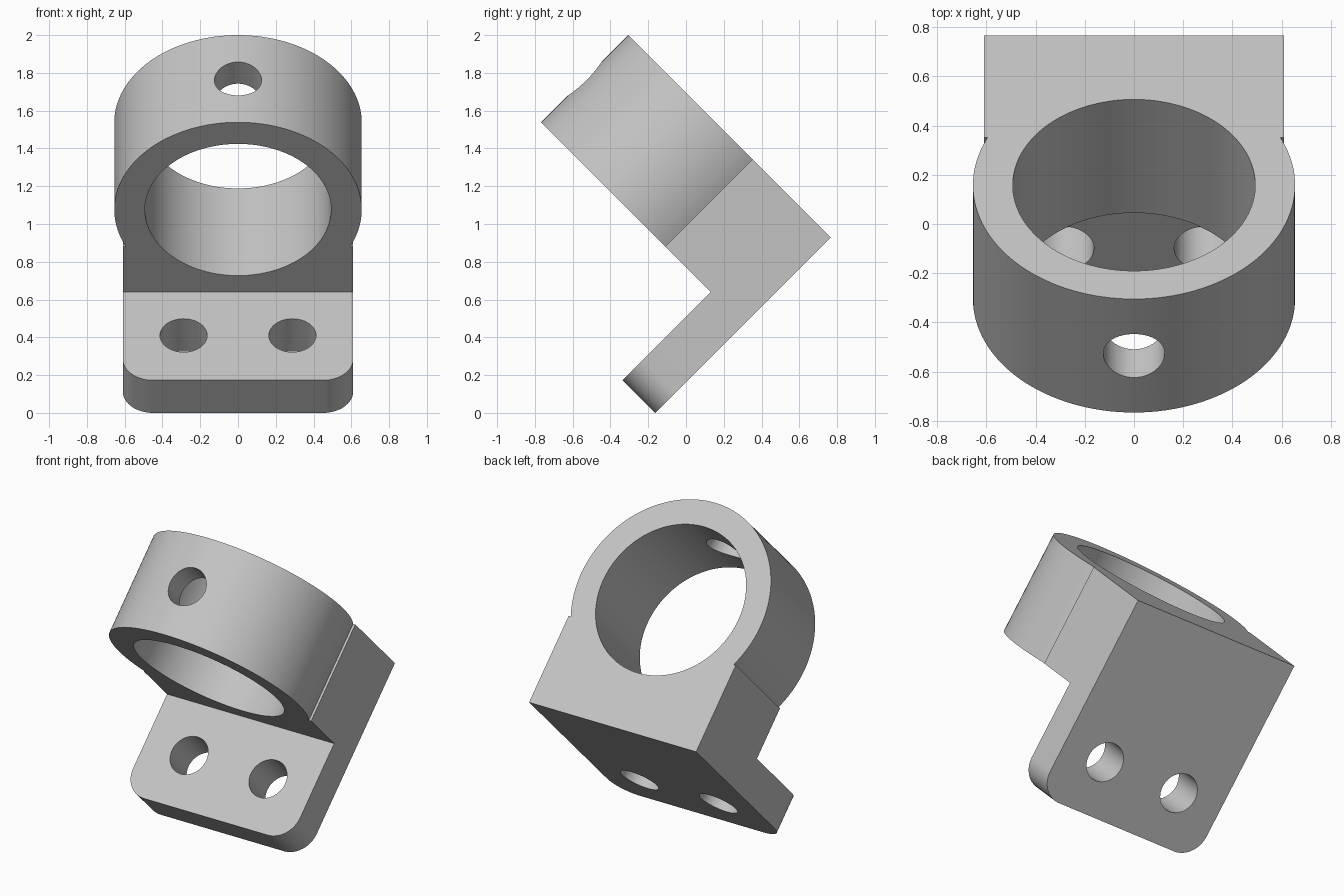
import bpy, bmesh, math
from mathutils import Matrix, Vector

if "Cube" in bpy.data.objects:
    bpy.data.objects.remove(bpy.data.objects["Cube"])

# Local frame: x across, -y outward from the mounting plate, z along the ring axis
BASE, PLATE, SHOULDER = 0.1155, 0.36, 0.70   # distances outward from the back
FOOT, LOW, HIGH = -0.1155, 0.546, 1.1985     # distances along the ring axis
HALF, R_OUT, R_IN, R_HOLE = 0.61, 0.655, 0.493, 0.125
RING = 0.975

grey = bpy.data.materials.new("grey")
grey.diffuse_color = (0.55, 0.55, 0.55, 1)
grey.use_nodes = True
grey.node_tree.nodes["Principled BSDF"].inputs["Base Color"].default_value = grey.diffuse_color


def add_object(name, bm):
    bmesh.ops.recalc_face_normals(bm, faces=bm.faces)
    mesh = bpy.data.meshes.new(name)
    bm.to_mesh(mesh)
    bm.free()
    mesh.materials.append(grey)
    obj = bpy.data.objects.new(name, mesh)
    bpy.context.collection.objects.link(obj)
    return obj


def cylinder(name, radius, depth, centre, across=False, sides=96):
    bm = bmesh.new()
    turn = Matrix.Rotation(math.pi / 2, 4, 'X') if across else Matrix()
    bmesh.ops.create_cone(bm, cap_ends=True, segments=sides, radius1=radius,
                          radius2=radius, depth=depth,
                          matrix=Matrix.Translation(centre) @ turn)
    return add_object(name, bm)


def combine(target, tool, operation):
    bpy.context.view_layer.objects.active = target
    mod = target.modifiers.new(operation.lower(), 'BOOLEAN')
    mod.operation, mod.object, mod.solver = operation, tool, 'EXACT'
    bpy.ops.object.modifier_apply(modifier=mod.name)
    bpy.data.objects.remove(tool)


# L-shaped plate and block, extruded across the width
profile = [(BASE, FOOT), (PLATE, FOOT), (PLATE, LOW), (SHOULDER, LOW),
           (SHOULDER, HIGH), (BASE, HIGH)]
bm = bmesh.new()
face = bm.faces.new([bm.verts.new((-HALF, -u, v)) for u, v in profile])
new = bmesh.ops.extrude_face_region(bm, geom=[face])["geom"]
bmesh.ops.translate(bm, vec=Vector((2 * HALF, 0, 0)),
                    verts=[g for g in new if isinstance(g, bmesh.types.BMVert)])

# Rounded foot corners
corners = [e for e in bm.edges
           if all(abs(v.co.z - FOOT) < 1e-4 for v in e.verts)
           and abs(e.verts[0].co.y - e.verts[1].co.y) > 0.1]
bmesh.ops.bevel(bm, geom=corners, offset=0.16, segments=16, profile=0.5,
                affect='EDGES')
bracket = add_object("ring_bracket", bm)

# Ring joined to the block, then bored through
mid = (LOW + HIGH) / 2
combine(bracket, cylinder("ring", R_OUT, HIGH - LOW, (0, -RING, mid), sides=128), 'UNION')
combine(bracket, cylinder("bore", R_IN, 2, (0, -RING, mid), sides=128), 'DIFFERENCE')

# Clamping screw hole in the outer wall, two mounting holes in the plate
combine(bracket, cylinder("screw_hole", R_HOLE, 0.6, (0, -1.55, mid), True, 48), 'DIFFERENCE')
for side in (-1, 1):
    combine(bracket, cylinder("mounting_hole", R_HOLE, 0.6,
                              (side * 0.288, -0.24, 0.22), True, 48), 'DIFFERENCE')

# Tilt the bracket onto its foot edge
bracket.data.transform(Matrix.Rotation(-math.pi / 4, 4, 'X'))
bracket.select_set(True)
bpy.context.view_layer.objects.active = bracket
bpy.ops.object.shade_smooth_by_angle(angle=math.radians(30))
